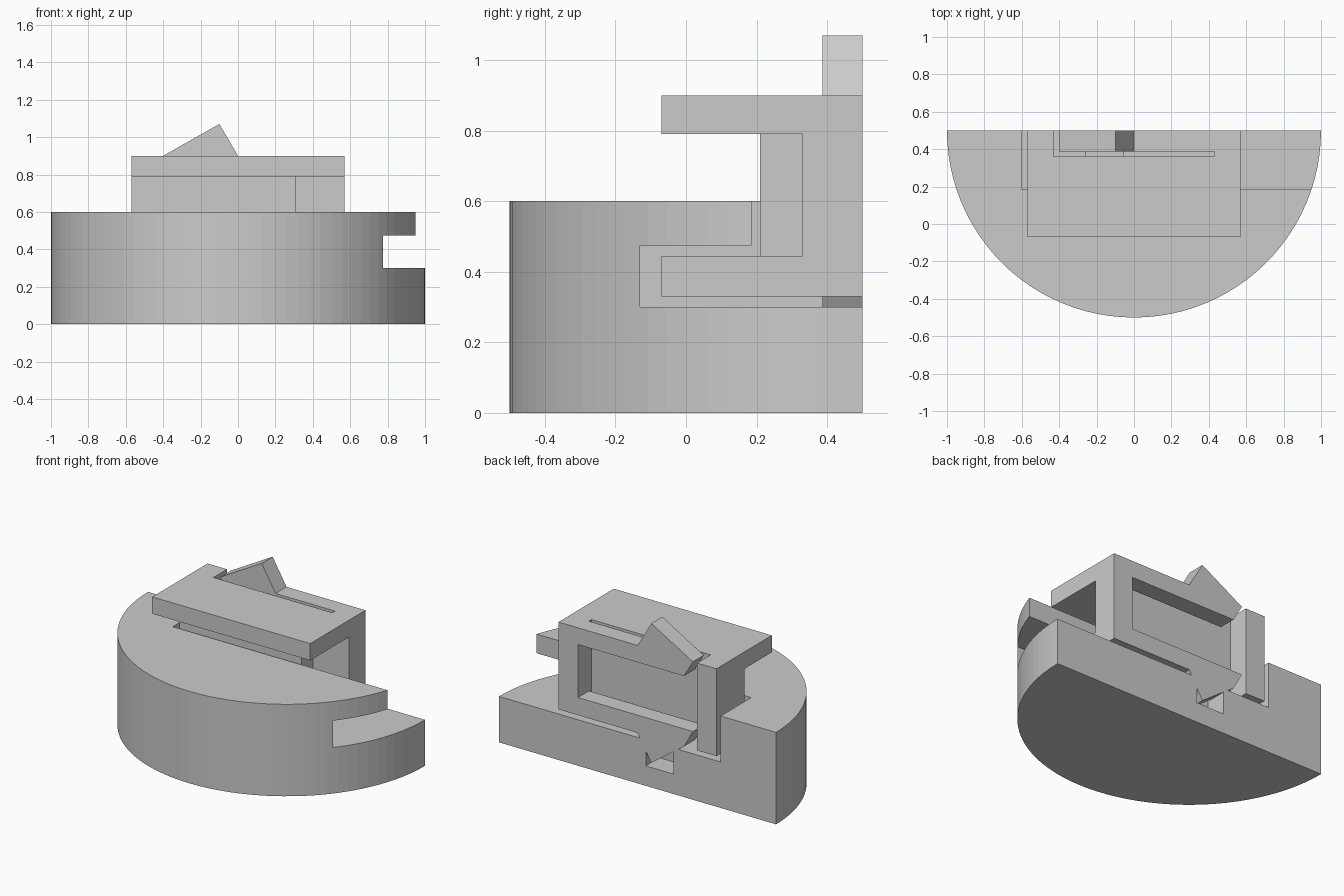
import bpy
import bmesh
from math import pi, cos, sin

if "Cube" in bpy.data.objects:
    bpy.data.objects.remove(bpy.data.objects["Cube"], do_unlink=True)

GREY = (0.6, 0.6, 0.6, 1)
grey = bpy.data.materials.new("plain grey")
grey.diffuse_color = GREY
grey.use_nodes = True
grey.node_tree.nodes["Principled BSDF"].inputs["Base Color"].default_value = GREY

BACK = 0.5      # shared flat back plane
OVER = 0.8      # cutters run past the back plane


def prism(name, outline, low, high, axis="z"):
    """Extrude an outline along z, or an (x, z) outline along y."""
    bm = bmesh.new()
    place = (lambda u, v: (u, v, low)) if axis == "z" else (lambda u, v: (u, low, v))
    shift = (0, 0, high - low) if axis == "z" else (0, high - low, 0)
    face = bm.faces.new([bm.verts.new(place(u, v)) for u, v in outline])
    extruded = bmesh.ops.extrude_face_region(bm, geom=[face])["geom"]
    verts = [g for g in extruded if isinstance(g, bmesh.types.BMVert)]
    bmesh.ops.translate(bm, verts=verts, vec=shift)
    bmesh.ops.recalc_face_normals(bm, faces=bm.faces)
    mesh = bpy.data.meshes.new(name)
    bm.to_mesh(mesh)
    bm.free()
    mesh.materials.append(grey)
    obj = bpy.data.objects.new(name, mesh)
    bpy.context.collection.objects.link(obj)
    return obj


def box(name, x, y, z):
    outline = [(x[0], y[0]), (x[1], y[0]), (x[1], y[1]), (x[0], y[1])]
    return prism(name, outline, *z)


def cut(target, x, y, z):
    """Remove a box from the target and discard the cutter."""
    cutter = box("cutter", x, y, z)
    cutter.hide_render = True
    mod = target.modifiers.new("cut", "BOOLEAN")
    mod.operation = "DIFFERENCE"
    mod.solver = "EXACT"
    mod.object = cutter
    bpy.context.view_layer.objects.active = target
    bpy.ops.object.modifier_apply(modifier=mod.name)
    bpy.data.objects.remove(cutter, do_unlink=True)


# Half-round base with a stepped slot that opens to the left
SEGMENTS = 48
arc = [(cos(pi + pi * i / SEGMENTS), BACK + sin(pi + pi * i / SEGMENTS))
       for i in range(SEGMENTS + 1)]
base = prism("half_round_base", arc, 0, 0.6)
cut(base, (-0.6, 1.2), (-0.13, OVER), (0.3, 0.475))
cut(base, (-0.6, 1.2), (0.185, OVER), (0.45, 0.7))
# Catch pocket for the lower latch
cut(base, (-0.26, -0.06), (0.36, OVER), (0.13, 0.35))

# Sliding block: two flanges joined by a web
FLANGES = {"lower": (0.33, 0.445), "upper": (0.79, 0.9)}
web = (FLANGES["lower"][1], FLANGES["upper"][0])
slider = box("sliding_block", (-0.57, 0.57), (-0.07, BACK), (0.33, 0.9))
cut(slider, (-0.7, 0.7), (-0.3, 0.21), web)
cut(slider, (0.31, 0.7), (-0.3, 0.33), web)
# Rear opening that leaves clearance around the spring arms
cut(slider, (-0.43, 0.43), (0.36, OVER), (0.2, 1.0))

# Spring arms with a slanted free end and a triangular latch
ARM_FRONT = 0.387
for level, (low, high) in FLANGES.items():
    arm = [(-0.335, low), (0.43, low), (0.43, high), (-0.4, high)]
    prism(level + "_spring_arm", arm, ARM_FRONT, BACK, "y")
    if level == "upper":
        root, peak, tip = high, high + 0.17, -0.4
    else:
        root, peak, tip = low, low - 0.17, -0.335
    latch = [(tip, root), (0, root), (-0.1, peak)]
    prism(level + "_latch", latch, ARM_FRONT, BACK, "y")
